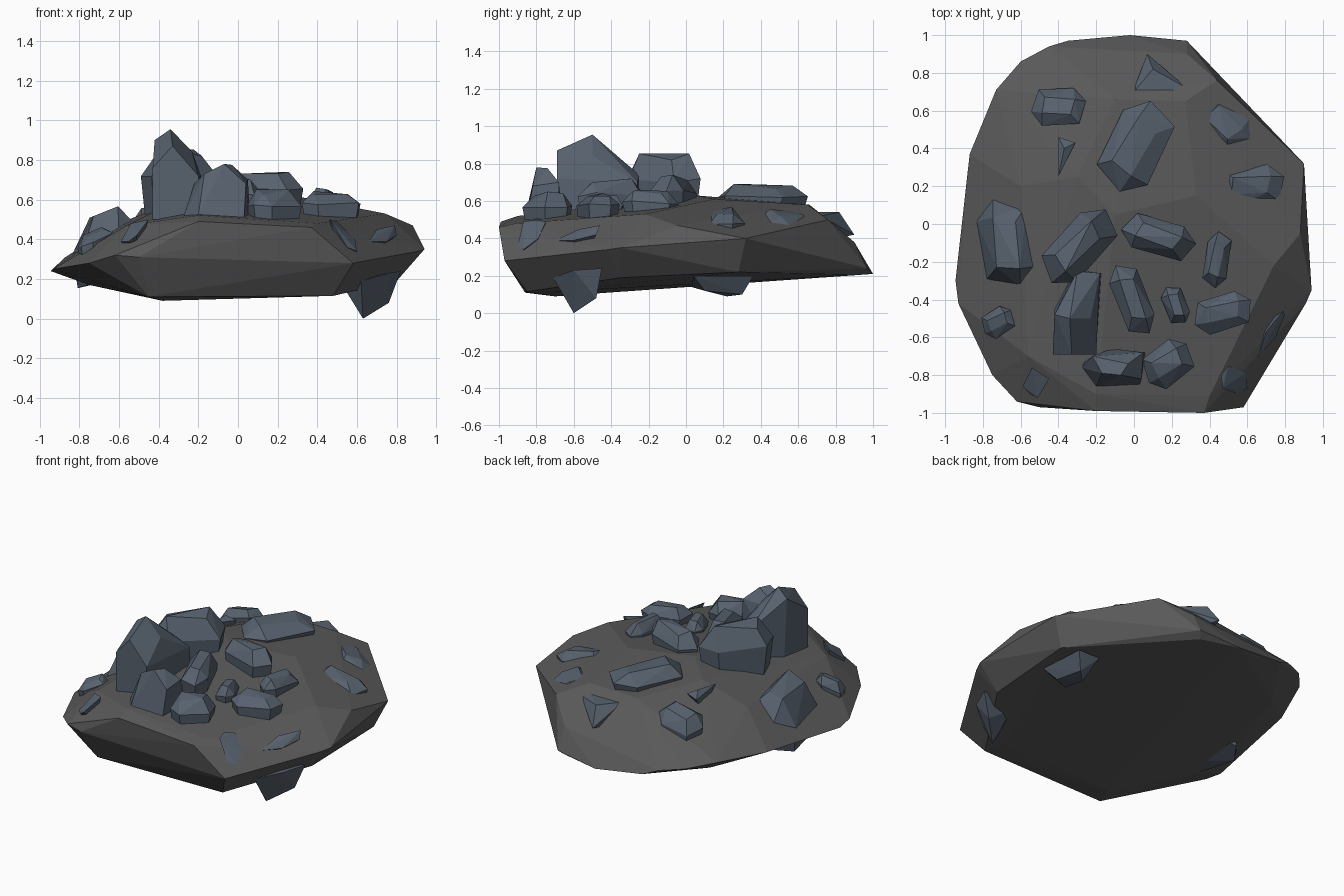
import bpy, bmesh, math, random


def material(name, rgb):
    m = bpy.data.materials.new(name)
    m.diffuse_color = (*rgb, 1)
    return m


SLATE = material("dark_grey_stone", (0.10, 0.10, 0.10))
BLUE = material("blue_grey_stone", (0.095, 0.12, 0.155))


def hull(name, points, mat, merge=4):
    """Flat-faced convex stone wrapped round a few corner points."""
    bm = bmesh.new()
    for p in points:
        bm.verts.new(p)
    bmesh.ops.convex_hull(bm, input=bm.verts)
    loose = [v for v in bm.verts if not v.link_faces]
    bmesh.ops.delete(bm, geom=loose, context='VERTS')
    bmesh.ops.dissolve_limit(bm, angle_limit=math.radians(merge),
                             verts=bm.verts, edges=bm.edges)
    bmesh.ops.recalc_face_normals(bm, faces=bm.faces)
    me = bpy.data.meshes.new(name)
    bm.to_mesh(me)
    bm.free()
    me.materials.append(mat)
    ob = bpy.data.objects.new(name, me)
    bpy.context.collection.objects.link(ob)
    return ob


# Broad base slab: widest rim, upper plateau and underside
rim = [(-.35, .97, .25), (-.02, 1.0, .21), (.28, .97, .24), (.90, .32, .40),
       (.94, -.35, .35), (.91, -.42, .34), (.58, -.97, .28), (.37, -1.0, .46),
       (-.2, -.99, .49), (-.5, -.97, .31), (-.62, -.94, .32), (-.75, -.8, .28),
       (-.93, -.42, .25), (-.945, -.3, .24), (-.87, .37, .31),
       (-.73, .71, .33), (-.6, .86, .31), (-.45, .94, .29)]
plateau = [(-.1, .66, .58), (.27, .65, .58), (.33, .15, .61), (-.1, .05, .63),
           (-.3, .25, .60), (-.2, -.9, .52), (.4, -.91, .48), (-.56, -.7, .47),
           (.74, -.22, .53), (.88, -.05, .47), (-.6, .2, .48), (.44, .76, .50),
           (.28, .90, .38)]
underside = [(-.38, -.7, .09), (.45, -.7, .115), (-.45, -.86, .11),
             (.48, -.85, .115), (.80, -.35, .19), (.82, .28, .22),
             (.25, .93, .205), (-.75, -.3, .17), (-.6, .6, .22)]
hull("base_slab", rim + plateau + underside, SLATE, 3)


def boulder(name, x, y, length, width, angle, low, high, gx=0, gy=0, seed=0):
    """Elongated crystal with a narrower crown; gx, gy tilt it to the slope."""
    rnd = random.Random(seed)
    a = math.radians(angle)
    h = high - low
    plan = [(.5, .15), (.28, .5), (-.36, .46), (-.5, -.12), (-.3, -.5), (.38, -.44)]
    pts = []
    for level, size in ((0, .85), (.62, 1.0)):
        for u, v in plan:
            pts.append((u * size * length, v * size * width,
                        low + h * (level + rnd.uniform(-.05, .06))))
    for u, v in ((.3, .2), (-.25, .26), (-.3, -.16), (.22, -.2)):
        pts.append((u * length, v * width, high - h * rnd.choice((0, .04, .12))))
    c, s = math.cos(a), math.sin(a)
    world = []
    for u, v, z in pts:
        dx, dy = c * u - s * v, s * u + c * v
        world.append((x + dx, y + dy, z + gx * dx + gy * dy))
    return hull(name, world, BLUE, 5)


# Stones on the middle of the slab: x, y, length, width, angle, low, high
middle = [(.01, .41, .50, .30, 62, .50, .69),
          (.13, -.07, .40, .19, -18, .50, .74),
          (-.29, -.12, .48, .24, 46, .45, .87),
          (-.01, -.40, .40, .17, -70, .48, .73),
          (.22, -.43, .21, .12, -70, .48, .63),
          (.44, -.19, .30, .13, 80, .48, .66),
          (.47, -.47, .32, .19, 15, .46, .65),
          (.18, -.74, .28, .21, 35, .45, .65)]
for i, row in enumerate(middle):
    boulder(f"middle_stone_{i + 1}", *row, seed=i)

# Stones around the sloping edge, with slope in x and y
edge = [(-.40, .62, .29, .20, 0, .38, .57, .2, -.35),
        (.47, .53, .32, .23, -40, .38, .545, -.1, -.15),
        (.62, .20, .36, .21, 6, .38, .56, -.1, 0),
        (-.67, -.10, .48, .29, 98, .19, .54, .4, 0),
        (-.72, -.52, .18, .14, 30, .30, .45, .4, .1)]
for i, row in enumerate(edge):
    boulder(f"edge_stone_{i + 1}", *row, seed=20 + i)

# Front stone with a pointed crown
hull("front_stone",
     [(-.28, -.76, .50), (-.20, -.86, .52), (.03, -.85, .50), (.06, -.68, .50),
      (-.12, -.66, .50), (-.26, -.73, .54), (-.22, -.70, .68), (-.17, -.79, .73),
      (-.07, -.80, .78), (-.03, -.74, .775), (.04, -.82, .68), (.05, -.68, .70)], BLUE)

# Tall peak stone with a steep front face
hull("peak_stone",
     [(-.43, -.69, .50), (-.20, -.69, .50), (-.17, -.26, .50), (-.31, -.24, .50),
      (-.42, -.45, .50), (-.43, -.69, .76), (-.33, -.69, .87), (-.20, -.69, .72),
      (-.34, -.50, .955), (-.42, -.48, .90), (-.23, -.50, .84), (-.18, -.26, .70),
      (-.30, -.25, .74)], BLUE)

# Sharp chips sunk into the slopes
hull("back_chip", [(-.01, .69, .54), (.07, .90, .42), (.28, .72, .52), (.24, .68, .54),
                   (.10, .82, .54), (.02, .70, .40), (.2, .7, .38)], BLUE)
hull("narrow_chip", [(-.40, .46, .57), (-.31, .43, .58), (-.40, .25, .60),
                     (-.37, .40, .61), (-.37, .36, .45)], BLUE)
hull("front_left_chip", [(-.59, -.86, .39), (-.54, -.76, .48), (-.45, -.82, .50),
                         (-.51, -.92, .42), (-.55, -.90, .39), (-.52, -.80, .30)], BLUE)
hull("front_right_chip", [(.46, -.80, .50), (.50, -.75, .49), (.59, -.79, .40),
                          (.60, -.87, .34), (.55, -.90, .36), (.47, -.87, .49),
                          (.50, -.78, .30)], BLUE)
hull("right_chip", [(.66, -.70, .39), (.70, -.57, .45), (.79, -.46, .47),
                    (.80, -.48, .42), (.75, -.60, .39), (.65, -.55, .30)], BLUE)

# Stones hanging below the right side
hull("lower_front_stone", [(.63, -.60, 0), (.55, -.61, .13), (.62, -.71, .19),
                           (.76, -.48, .08), (.82, -.45, .24), (.76, -.60, .23),
                           (.58, -.48, .20)], BLUE)
hull("lower_back_stone", [(.58, .03, .14), (.60, .22, .09), (.68, .30, .10),
                          (.74, .36, .20), (.76, .04, .20), (.70, .10, .12),
                          (.53, .20, .20), (.58, .36, .20)], BLUE)
